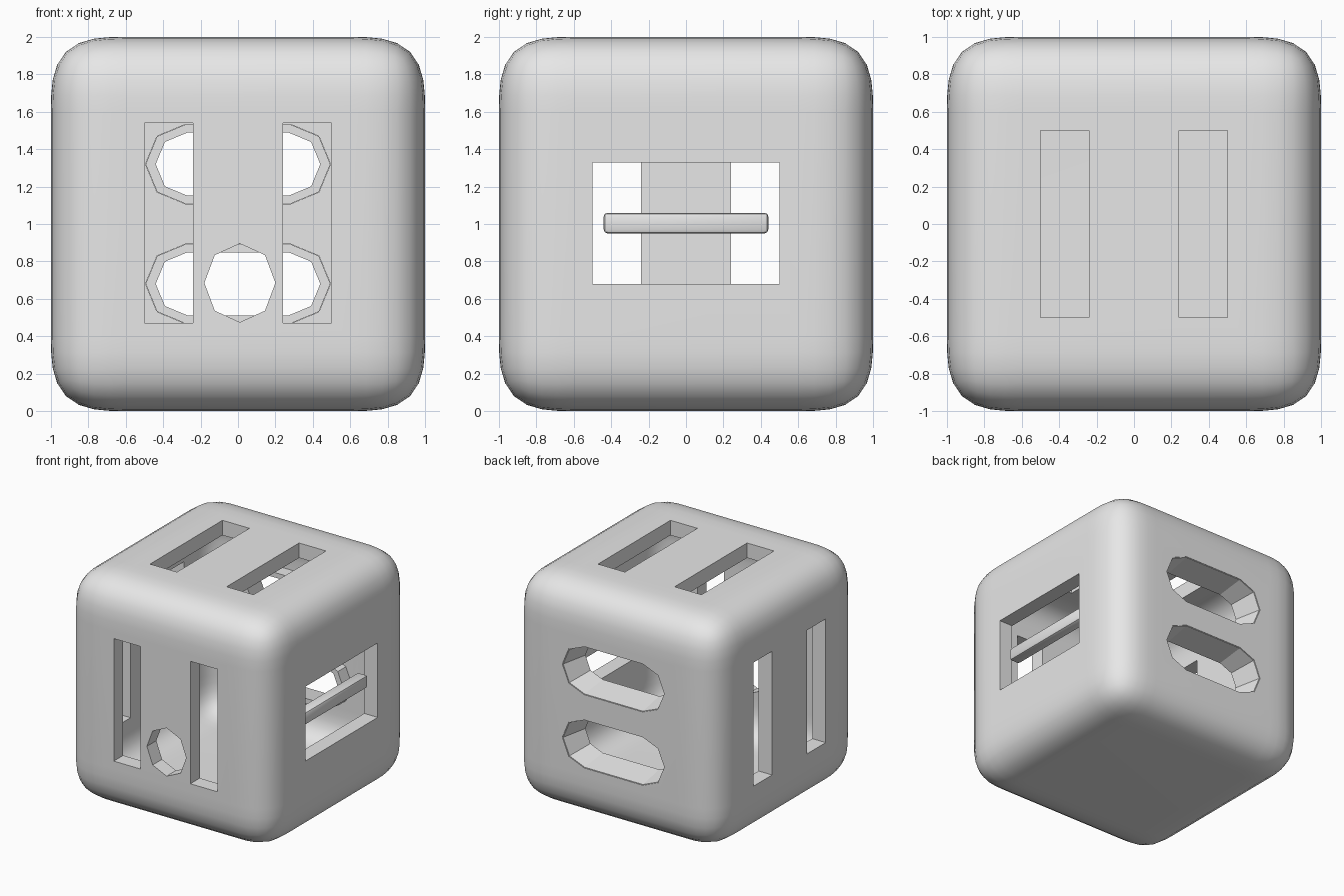
import bpy, bmesh, math

if "Cube" in bpy.data.objects:
    bpy.data.objects.remove(bpy.data.objects["Cube"])

grey = bpy.data.materials.new("light_grey")
grey.diffuse_color = (0.8, 0.8, 0.8, 1)
grey.use_nodes = True
grey.node_tree.nodes["Principled BSDF"].inputs["Base Color"].default_value = grey.diffuse_color


def finish(name, bm):
    bmesh.ops.recalc_face_normals(bm, faces=bm.faces)
    me = bpy.data.meshes.new(name)
    bm.to_mesh(me)
    bm.free()
    ob = bpy.data.objects.new(name, me)
    bpy.context.collection.objects.link(ob)
    me.materials.append(grey)
    return ob


def box(name, lo, hi):
    bm = bmesh.new()
    bmesh.ops.create_cube(bm, size=1)
    for v in bm.verts:
        v.co = [(a + b) / 2 + c * (b - a) for a, b, c in zip(lo, hi, v.co)]
    return finish(name, bm)


def loft(name, loops, closed=False):
    """Skin matching loops; closed joins the last loop to the first."""
    bm = bmesh.new()
    rings = [[bm.verts.new(p) for p in loop] for loop in loops]
    n = len(rings[0])
    pairs = list(zip(rings, rings[1:]))
    if closed:
        pairs.append((rings[-1], rings[0]))
    for a, b in pairs:
        for i in range(n):
            j = (i + 1) % n
            bm.faces.new((a[i], a[j], b[j], b[i]))
    if not closed:
        bm.faces.new(rings[0])
        bm.faces.new(rings[-1])
    return finish(name, bm)


def capsule(half_len, r, y, z):
    """Long hole outline with half-octagon ends."""
    pts = []
    for side, start in ((1, -90), (-1, 90)):
        for k in range(5):
            a = math.radians(start + 45 * k)
            pts.append((side * (half_len - r) + r * math.cos(a), y, z + r * math.sin(a)))
    return pts


def apply_mods(ob):
    bpy.context.view_layer.update()
    dg = bpy.context.evaluated_depsgraph_get()
    me = bpy.data.meshes.new_from_object(ob.evaluated_get(dg))
    ob.modifiers.clear()
    ob.data = me


def rounded(name, half, width):
    ob = box(name, (-half, -half, 1 - half), (half, half, 1 + half))
    m = ob.modifiers.new("bevel", "BEVEL")
    m.width = width
    m.segments = 8
    m.profile = 0.64
    apply_mods(ob)
    return ob


def cut(ob, tool):
    m = ob.modifiers.new("cut", "BOOLEAN")
    m.operation = "DIFFERENCE"
    m.solver = "EXACT"
    m.object = tool
    apply_mods(ob)
    bpy.data.objects.remove(tool)


def smooth(ob):
    bpy.ops.object.select_all(action="DESELECT")
    bpy.context.view_layer.objects.active = ob
    ob.select_set(True)
    bpy.ops.object.shade_smooth_by_angle(angle=math.radians(30))


# hollow rounded cube
shell = rounded("cube_shell", 1.0, 0.4)
cut(shell, rounded("cavity_cutter", 0.87, 0.32))

# paired slots on the front, left and top
for s in (-1, 1):
    a, b = sorted((s * 0.24, s * 0.5))
    cut(shell, box("front_slot", (a, -1.2, 0.47), (b, -0.6, 1.54)))
    cut(shell, box("left_slot", (-1.2, a, 0.46), (-0.6, b, 1.54)))
    cut(shell, box("top_slot", (a, -0.5, 1.6), (b, 0.5, 2.2)))

# window on the right
cut(shell, box("right_window", (0.6, -0.5, 0.68), (1.2, 0.5, 1.33)))

# octagonal hole low on the front
hole = [[(0.01 + 0.19 * math.sin(k * math.pi / 4), y, 0.685 + 0.21 * math.cos(k * math.pi / 4))
         for k in range(8)] for y in (-1.2, -0.6)]
cut(shell, loft("front_hole", hole))

# long holes on the back
for z in (0.68, 1.32):
    cut(shell, loft("back_hole", [capsule(0.495, 0.212, y, z) for y in (0.6, 1.2)]))
smooth(shell)

# tapering sleeves inside the back holes
for label, z in (("lower", 0.68), ("upper", 1.32)):
    loft(label + "_sleeve", [capsule(0.494, 0.211, 0.997, z), capsule(0.494, 0.211, 0.76, z),
                             capsule(0.44, 0.168, 0.76, z), capsule(0.488, 0.206, 0.997, z)], closed=True)

# bar set in the window
bar = box("window_bar", (0.85, -0.44, 0.95), (0.95, 0.44, 1.06))
m = bar.modifiers.new("bevel", "BEVEL")
m.width = 0.02
m.segments = 2
apply_mods(bar)
smooth(bar)
